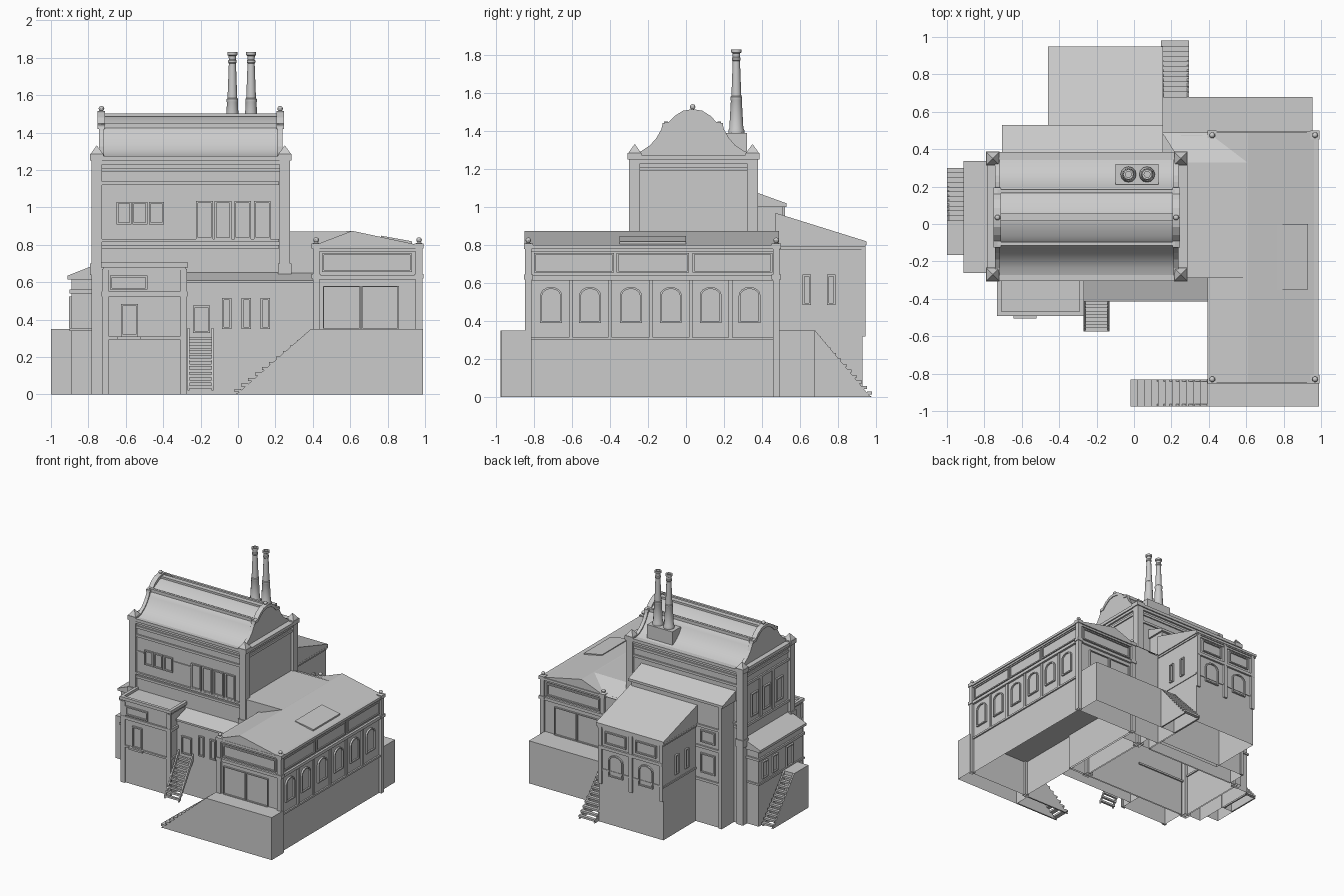
import bpy, bmesh, math
from mathutils import Vector

def finish(name, bm, smooth=False):
    bmesh.ops.recalc_face_normals(bm, faces=bm.faces)
    me = bpy.data.meshes.new(name)
    bm.to_mesh(me); bm.free()
    ob = bpy.data.objects.new(name, me)
    bpy.context.collection.objects.link(ob)
    if smooth:
        bpy.ops.object.select_all(action='DESELECT')
        ob.select_set(True)
        bpy.context.view_layer.objects.active = ob
        bpy.ops.object.shade_smooth_by_angle(angle=math.radians(35))
    return ob

def loft(bm, loops, cap0=True, cap1=True):
    vs = [[bm.verts.new(p) for p in l] for l in loops]
    n = len(vs[0])
    for a, b in zip(vs, vs[1:]):
        for i in range(n):
            bm.faces.new((a[i], a[(i+1) % n], b[(i+1) % n], b[i]))
    if cap0: bm.faces.new(vs[0][::-1])
    if cap1: bm.faces.new(vs[-1])

def rect(x0, x1, y0, y1, z):
    return [(x0, y0, z), (x1, y0, z), (x1, y1, z), (x0, y1, z)]

def boxes(name, items):
    """Boxes (x0,x1,y0,y1,z0,z1); those standing on the ground are open below."""
    bm = bmesh.new()
    for x0, x1, y0, y1, z0, z1 in items:
        loft(bm, [rect(x0, x1, y0, y1, z0), rect(x0, x1, y0, y1, z1)], cap0=z0 > 0.02)
    return finish(name, bm)

def prism(name, pts, axis, a0, a1, smooth=False):
    put = {'x': lambda a, p: (a, p[0], p[1]), 'y': lambda a, p: (p[0], a, p[1])}[axis]
    bm = bmesh.new()
    loft(bm, [[put(a, p) for p in pts] for a in (a0, a1)])
    return finish(name, bm, smooth)

def trim(name, b, levels):
    """Mouldings round a block: levels are (z0, z1, projection)."""
    boxes(name, [(b[0]-d, b[1]+d, b[2]-d, b[3]+d, z0, z1) for z0, z1, d in levels])

def on_wall(face, plane, u, v, d):
    return {'F': (u, plane-d, v), 'B': (u, plane+d, v),
            'R': (plane+d, u, v), 'L': (plane-d, u, v)}[face]

def strips(name, face, plane, items):
    """Pilasters and bands (u0,u1,v0,v1,depth) on a wall."""
    bm = bmesh.new()
    for u0, u1, v0, v1, d in items:
        o = [(u0, v0), (u1, v0), (u1, v1), (u0, v1)]
        loft(bm, [[on_wall(face, plane, u, v, k) for u, v in o] for k in (-0.005, d)])
    finish(name, bm)

def windows(name, face, plane, items, arch=0.0, frame=0.01, d=0.014):
    """Framed openings (centre, sill, width, height), arched if arch > 0."""
    bm = bmesh.new()
    def outline(c, z, w, h, inset):
        hw, top = w/2-inset, z+h-inset
        pts = [(c-hw, z+inset), (c+hw, z+inset)]
        if arch:
            a = arch-inset
            pts += [(c+hw*math.cos(t*math.pi/8), top-a+a*math.sin(t*math.pi/8)) for t in range(9)]
        else:
            pts += [(c+hw, top), (c-hw, top)]
        return pts
    for c, z, w, h in items:
        lev = [(0, -0.004), (0, d), (frame, d), (frame, 0.002)]
        loft(bm, [[on_wall(face, plane, u, v, k) for u, v in outline(c, z, w, h, i)] for i, k in lev])
    finish(name, bm)

def lathe(name, spots, prof, n=12):
    bm = bmesh.new()
    for x, y in spots:
        loft(bm, [[(x+r*math.cos(2*math.pi*i/n), y+r*math.sin(2*math.pi*i/n), z) for i in range(n)] for r, z in prof])
    finish(name, bm, True)

def ball(r, z):
    return [(r*math.sin(math.pi*k/8)+0.001, z-r*math.cos(math.pi*k/8)) for k in range(9)]

def stairs(name, top, dirn, run, rise, width, n, solid=True):
    """Flight going down from top (centre of upper edge), with side walls or stringers."""
    bm = bmesh.new()
    t, f = Vector(top), Vector(dirn)
    s = Vector((-f.y, f.x, 0))
    P = lambda a, b, z: tuple(t+f*a+s*b+Vector((0, 0, z)))
    hw = width/2
    for i in range(n):
        a, z, q = run*i/n, -rise*(i+1)/(n+1), run/n
        loft(bm, [[P(a, -hw, z+k), P(a+q, -hw, z+k), P(a+q, hw, z+k), P(a, hw, z+k)] for k in (-0.016, 0)])
    for b in (-hw, hw-0.012):
        side = [(0, 0), (run*0.94, 0.012-rise), (run, -rise), (0, -rise)] if solid else \
               [(0, 0.02), (run, 0.02-rise), (run, -rise), (0, -0.04)]
        loft(bm, [[P(a, b+k, z) for a, z in side] for k in (0, 0.012)])
    finish(name, bm)

# ---------------- main tower ----------------
boxes("tower_walls", [(-0.76, 0.26, -0.28, 0.36, 0, 1.25)])
trim("tower_cornice", (-0.76, 0.26, -0.28, 0.36), [(1.19, 1.21, 0.01), (1.23, 1.25, 0.015), (1.25, 1.275, 0.025)])
corners = [(x, y) for x in (-0.755, 0.25) for y in (-0.27, 0.35)]
boxes("tower_corner_piers", [(x-h, x+h, y-h, y+h, z0, z1) for x, y in corners
      for h, z0, z1 in ((0.029, 0, 1.25), (0.037, 1.25, 1.285), (0.036, 0.64, 0.70))])
bm = bmesh.new()
for x, y in corners:
    loft(bm, [rect(x-h, x+h, y-h, y+h, z) for h, z in ((0.034, 1.285), (0.002, 1.33))])
finish("pier_pyramids", bm)
for f, p in (('F', -0.28), ('B', 0.36)):
    strips("tower_bands_"+f, f, p, [(-0.73, 0.22, 0.78, 0.80, 0.01), (-0.73, 0.22, 0.815, 0.83, 0.015),
           (-0.73, 0.22, 1.12, 1.14, 0.012), (-0.73, -0.66, 0.995, 1.005, 0.008), (-0.39, -0.23, 0.995, 1.005, 0.008)])
windows("tower_front_windows", 'F', -0.28, [(x, 0.91, 0.08, 0.12) for x in (-0.61, -0.525, -0.435)] +
        [(x, 0.83, 0.09, 0.205) for x in (-0.18, -0.08, 0.025, 0.13)])
windows("tower_left_windows", 'L', -0.76, [(y, 0.84, 0.09, 0.19) for y in (-0.12, 0.04, 0.2)])
strips("tower_left_bands", 'L', -0.76, [(-0.25, 0.33, 0.78, 0.80, 0.012), (-0.25, 0.33, 1.12, 1.14, 0.012)])
strips("tower_left_pilasters", 'L', -0.76, [(y-0.015, y+0.015, 0.8, 1.13, 0.01) for y in (-0.04, 0.12)])

# curved roof and shaped gables
def mirrored(half, c=0.035):
    return [(c-d, z) for d, z in half] + [(c+d, z) for d, z in half[::-1] if d > 0]
prism("curved_roof", mirrored([(0.325, 1.27), (0.27, 1.285), (0.23, 1.31), (0.195, 1.345), (0.165, 1.39),
      (0.145, 1.43), (0.10, 1.455), (0.04, 1.485), (0.0, 1.49)]), 'x', -0.735, 0.23, True)
boxes("roof_ridge", [(-0.73, 0.22, 0.015, 0.055, 1.48, 1.503)])
boxes("roof_rails", [(-0.73, 0.22, y-0.01, y+0.01, 1.425, 1.45) for y in (-0.105, 0.175)])
gable = mirrored([(0.32, 1.26), (0.32, 1.28), (0.27, 1.295), (0.225, 1.325), (0.19, 1.365), (0.165, 1.41),
                  (0.16, 1.43), (0.115, 1.44), (0.085, 1.47), (0.045, 1.495), (0.0, 1.503)])
cope = [(0.16, 1.42), (0.12, 1.425), (0.09, 1.455), (0.048, 1.483), (0.0, 1.492)]
cope_up = [(0.16, 1.442), (0.125, 1.448), (0.095, 1.48), (0.05, 1.508), (0.0, 1.516)]
for side, x in (("left", -0.73), ("right", 0.225)):
    prism(side+"_gable", gable, 'x', x-0.014, x+0.014)
    prism(side+"_gable_coping", mirrored(cope)+mirrored(cope_up)[::-1], 'x', x-0.02, x+0.02)
lathe("gable_finials", [(-0.73, 0.035), (0.225, 0.035)], [(0.008, 1.51)]+ball(0.014, 1.528), 10)

# chimneys
boxes("chimney_base", [(-0.10, 0.13, 0.21, 0.32, 1.26, 1.39)])
lathe("chimney_stacks", [(-0.03, 0.265), (0.07, 0.265)],
      [(0.042, 1.39), (0.042, 1.405), (0.037, 1.415), (0.029, 1.56), (0.031, 1.565), (0.031, 1.58), (0.026, 1.585),
       (0.019, 1.77), (0.023, 1.775), (0.023, 1.785), (0.019, 1.79), (0.02, 1.81), (0.027, 1.815), (0.027, 1.83), (0.016, 1.83), (0.016, 1.8)])

# ---------------- right hall ----------------
H = (0.415, 0.965, -0.83, 0.475)
boxes("hall_walls", [(*H, 0, 0.795)])
trim("hall_mouldings", H, [(0.30, 0.315, 0.012), (0.615, 0.64, 0.018), (0.765, 0.78, 0.012), (0.78, 0.80, 0.022)])
posts = [(x, y) for x in (0.418, 0.968) for y in (-0.83, 0.475)]
boxes("hall_corner_piers", [(x-h, x+h, y-h, y+h, z0, z1) for x, y in posts
      for h, z0, z1 in ((0.018, 0, 0.79), (0.024, 0.62, 0.645), (0.024, 0.78, 0.808))])
lathe("hall_finials", posts, [(0.02, 0.806), (0.008, 0.814)]+ball(0.014, 0.826), 10)
prism("hall_roof", [(0.4, 0.795), (0.61, 0.875), (0.985, 0.795)], 'y', -0.85, 0.49)
prism("hall_skylight", [(0.765, 0.835), (0.765, 0.849), (0.93, 0.819), (0.93, 0.80)], 'y', -0.35, 0.0)
ys = [-0.71, -0.505, -0.29, -0.08, 0.13, 0.335]
windows("hall_arched_windows", 'R', 0.965, [(y, 0.39, 0.115, 0.19) for y in ys], arch=0.045)
strips("hall_side_pilasters", 'R', 0.965, [(y-0.01, y+0.01, 0.31, 0.62, 0.01) for y in (-0.605, -0.4, -0.185, 0.025, 0.235)])
windows("hall_side_frieze", 'R', 0.965, [(y, 0.655, w, 0.105) for y, w in ((-0.59, 0.42), (-0.175, 0.38), (0.245, 0.42))], d=0.01)
for f, p in (('F', -0.83), ('B', 0.475)):
    windows("hall_frieze_"+f, f, p, [(0.69, 0.655, 0.48, 0.1)])
    windows("hall_doors_"+f, f, p, [(0.555, 0.35, 0.2, 0.23), (0.76, 0.35, 0.2, 0.23)], frame=0.006)

# loading platforms and their stairs
boxes("front_platform", [(0.39, 0.99, -0.975, -0.83, 0, 0.35)])
stairs("front_platform_stairs", (0.39, -0.903, 0.35), (-1, 0, 0), 0.41, 0.35, 0.145, 11)
boxes("back_platform", [(0.15, 0.955, 0.47, 0.68, 0, 0.35)])
stairs("back_platform_stairs", (0.22, 0.68, 0.35), (0, 1, 0), 0.3, 0.35, 0.15, 11)

# link between tower and hall, hipped at the back
boxes("link_walls", [(0.25, 0.43, -0.285, 0.475, 0, 0.80)])
bm = bmesh.new()
vs = [bm.verts.new(p) for p in [(0.25, -0.29, 0.87), (0.61, -0.29, 0.873), (0.61, 0.33, 0.873), (0.25, 0.33, 0.87),
      (0.15, 0.49, 0.79), (0.61, 0.49, 0.795), (0.25, -0.29, 0.78), (0.61, -0.29, 0.78)]]
for q in ((0, 1, 2, 3), (3, 2, 5, 4), (0, 6, 7, 1)):
    bm.faces.new([vs[i] for i in q])
finish("link_roof", bm)
boxes("link_back_wall", [(0.15, 0.42, 0.36, 0.475, 0, 0.79)])

# ---------------- front annex and porch ----------------
A = (-0.715, -0.285, -0.475, -0.27)
boxes("annex_walls", [(*A, 0, 0.685)])
trim("annex_mouldings", A, [(0.295, 0.31, 0.012), (0.525, 0.55, 0.014), (0.665, 0.68, 0.008)])
boxes("annex_parapet", [(-0.733, -0.267, -0.493, -0.468, 0.68, 0.705),
      (-0.733, -0.708, -0.468, -0.28, 0.68, 0.705), (-0.292, -0.267, -0.468, -0.28, 0.68, 0.705)])
windows("annex_panel", 'F', -0.475, [(-0.585, 0.56, 0.2, 0.075)])
windows("annex_door", 'F', -0.475, [(-0.58, 0.31, 0.09, 0.175)])
boxes("annex_step", [(-0.645, -0.52, -0.505, -0.47, 0.295, 0.31)])
strips("annex_pilasters", 'F', -0.475, [(-0.727, -0.69, 0, 0.67, 0.012), (-0.31, -0.273, 0, 0.67, 0.012)])
boxes("porch_walls", [(-0.285, 0.415, -0.385, -0.27, 0, 0.605)])
prism("porch_roof", [(-0.415, 0.595), (-0.415, 0.61), (-0.27, 0.655), (-0.27, 0.635)], 'x', -0.275, 0.415)
windows("porch_windows", 'F', -0.385, [(x, 0.35, 0.05, 0.165) for x in (-0.06, 0.045, 0.145)])
windows("porch_door", 'F', -0.385, [(-0.195, 0.33, 0.09, 0.145)])
stairs("porch_stairs", (-0.2, -0.395, 0.335), (0, -1, 0), 0.18, 0.315, 0.14, 10, solid=False)

# ---------------- left annex ----------------
L = (-0.89, -0.75, -0.25, 0.325)
boxes("left_annex_walls", [(*L, 0, 0.625)])
trim("left_annex_mouldings", L, [(0.34, 0.355, 0.01), (0.54, 0.56, 0.012)])
prism("left_annex_roof", [(-0.912, 0.615), (-0.912, 0.635), (-0.76, 0.695), (-0.76, 0.615)], 'y', -0.262, 0.337)
windows("left_annex_windows", 'L', -0.89, [(y, 0.38, 0.07, 0.14) for y in (0.12, 0.25)])
windows("left_annex_door", 'L', -0.89, [(-0.07, 0.355, 0.09, 0.17)])
boxes("left_landing", [(-1.0, -0.885, -0.165, 0.02, 0, 0.35)])
stairs("left_stairs", (-0.95, 0.02, 0.35), (0, 1, 0), 0.28, 0.35, 0.1, 11)

# ---------------- back lean-to and shed ----------------
boxes("lean_to_walls", [(-0.69, 0.14, 0.35, 0.51, 0, 1.02)])
prism("lean_to_roof", [(0.35, 1.0), (0.53, 1.0), (0.53, 1.02), (0.35, 1.085)], 'x', -0.705, 0.155)
strips("lean_to_bands", 'B', 0.51, [(-0.69, -0.45, z, z+0.02, 0.012) for z in (0.35, 0.62, 0.79)] +
       [(-0.69, -0.66, 0, 1.0, 0.012)])
windows("lean_to_windows", 'B', 0.51, [(-0.56, 0.42, 0.13, 0.16), (-0.56, 0.67, 0.13, 0.1)])
S = (-0.445, 0.14, 0.48, 0.93)
boxes("shed_walls", [(*S, 0, 0.80)])
trim("shed_mouldings", S, [(0.43, 0.445, 0.006), (0.775, 0.79, 0.008), (0.79, 0.805, 0.016)])
prism("shed_roof", [(0.47, 0.80), (0.95, 0.80), (0.95, 0.82), (0.47, 0.97)], 'x', -0.46, 0.155)
for f, p in (('R', 0.14), ('L', -0.445)):
    windows("shed_side_windows_"+f, f, p, [(y, 0.485, 0.045, 0.16) for y in (0.635, 0.765)])
windows("shed_arched_windows", 'B', 0.93, [(x, 0.40, 0.13, 0.18) for x in (-0.29, -0.015)], arch=0.05)
windows("shed_upper_panels", 'B', 0.93, [(x, 0.66, 0.19, 0.1) for x in (-0.29, -0.015)])
strips("shed_pilasters", 'B', 0.93, [(x-0.016, x+0.016, 0.32, 0.79, 0.014) for x in (-0.43, -0.152, 0.125)] +
       [(-0.445, 0.14, 0.61, 0.635, 0.016)])
